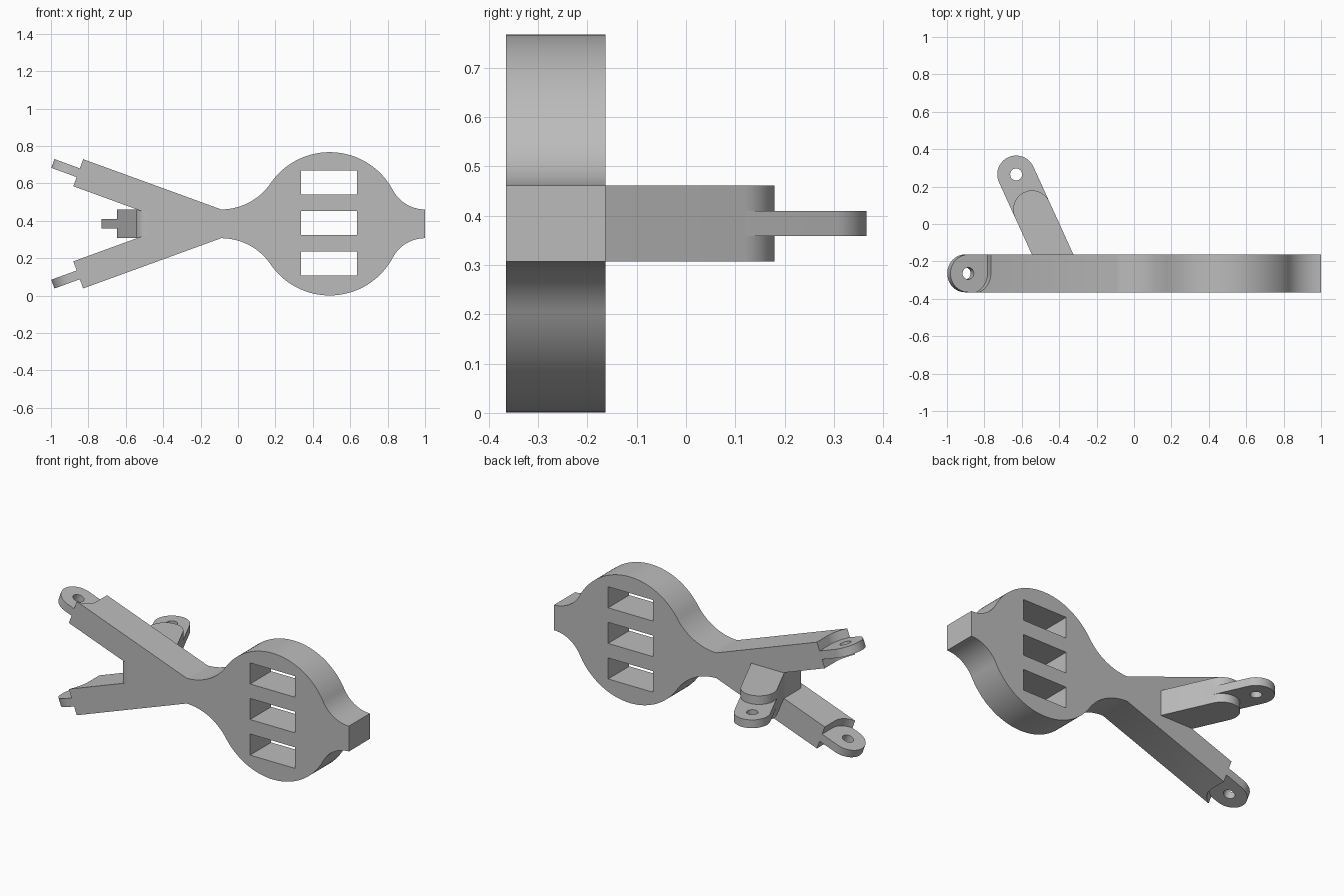
import bpy, bmesh
from math import sin, cos, radians, pi, atan2, degrees
from mathutils import Vector

cube = bpy.data.objects.get("Cube")
if cube:
    bpy.data.objects.remove(cube, do_unlink=True)

grey = bpy.data.materials.new("plain_grey")
grey.use_nodes = True
grey.diffuse_color = (0.5, 0.5, 0.5, 1)
grey.node_tree.nodes["Principled BSDF"].inputs["Base Color"].default_value = (0.5, 0.5, 0.5, 1)

MID_Z = 0.384      # height of the symmetry plane
MID_Y = -0.264     # middle of the plate thickness
HALF = 0.101       # half of the plate thickness, also the lug radius
NECK = 0.077       # half of the bar width
LUG = 0.025        # half of the lug thickness
X, Y, Z = Vector((1, 0, 0)), Vector((0, 1, 0)), Vector((0, 0, 1))


def arc(cx, cy, r, start, end, n=24):
    steps = [radians(start + (end - start) * i / n) for i in range(n + 1)]
    return [(cx + r * cos(a), cy + r * sin(a)) for a in steps]


def prism(name, points, origin, u, v, w, half):
    """Extrude a profile drawn on axes u, v by half to each side along w."""
    bm = bmesh.new()
    verts = [bm.verts.new(origin + u * a + v * b - w * half) for a, b in points]
    face = bm.faces.new(verts)
    out = bmesh.ops.extrude_face_region(bm, geom=[face])
    moved = [g for g in out["geom"] if isinstance(g, bmesh.types.BMVert)]
    bmesh.ops.translate(bm, verts=moved, vec=w * (2 * half))
    bmesh.ops.recalc_face_normals(bm, faces=bm.faces)
    mesh = bpy.data.meshes.new(name)
    bm.to_mesh(mesh)
    bm.free()
    mesh.materials.append(grey)
    obj = bpy.data.objects.new(name, mesh)
    bpy.context.collection.objects.link(obj)
    return obj


def cut(obj, cutter):
    cutter.hide_render = True
    mod = obj.modifiers.new("cut", "BOOLEAN")
    mod.operation, mod.solver, mod.object = "DIFFERENCE", "EXACT", cutter
    bpy.context.view_layer.update()
    done = obj.evaluated_get(bpy.context.evaluated_depsgraph_get())
    mesh = bpy.data.meshes.new_from_object(done)
    obj.modifiers.clear()
    obj.data = mesh
    bpy.data.objects.remove(cutter, do_unlink=True)


def lug(name, hinge, u, v, w, length):
    """Round-ended tongue with a pin hole at the hinge point."""
    outline = [(-length, -HALF)] + arc(0, 0, HALF, -90, 90) + [(-length, HALF)]
    obj = prism(name, outline, hinge, u, v, w, LUG)
    hole = arc(0, 0, 0.032, 0, 360, 32)[:-1]
    cut(obj, prism("pin_hole", hole, hinge, u, v, w, 0.2))
    return obj


# Plate outline, upper half: end neck, disc, waist, then the slanted arm
disc_x, disc_r = 0.49, 0.383


def fillet(x):
    d = abs(x - disc_x)
    r = (d * d + NECK ** 2 - disc_r ** 2) / (2 * (disc_r - NECK))
    return r, degrees(atan2(NECK + r, x - disc_x))


tilt = radians(20)
arm_u = Vector((-cos(tilt), 0, sin(tilt)))
arm_n = Vector((sin(tilt), 0, cos(tilt)))
hinge = Vector((-0.895, MID_Y, 0.672))
r1, a1 = fillet(1.0)
r2, a2 = fillet(-0.09)
upper = arc(1.0, NECK + r1, r1, 270, 180 + a1)
upper += arc(disc_x, 0, disc_r, a1, a2, 48)
upper += arc(-0.09, NECK + r2, r2, 180 + a2, 270)
for side in (1, -1):
    p = hinge - arm_u * 0.03 + arm_n * NECK * side
    upper.append((p.x, p.z - MID_Z))
ix, iz = upper[-1]
crotch = -0.485
upper.append((crotch, iz - (crotch - ix) * sin(tilt) / cos(tilt)))
lower = [(x, -z) for x, z in reversed(upper)]
plate = prism("plate", upper + lower, Vector((0, MID_Y, MID_Z)), X, Z, Y, HALF)

# Three slots through the disc
for i in (-1, 0, 1):
    slot = [(-0.15, -0.064), (0.15, -0.064), (0.15, 0.064), (-0.15, 0.064)]
    cut(plate, prism("slot", slot, Vector((0.487, MID_Y, MID_Z + 0.004 + 0.216 * i)), X, Z, Y, 0.3))

# Hollowed shoulders and lugs on both slanted arms
parts = [plate]
shoulder = arc(0, 0, 0.11, 180, 270) + [(0.2, -0.11), (0.2, 0.14), (-0.11, 0.14)]
for name, s in (("upper_lug", 1), ("lower_lug", -1)):
    h = Vector((hinge.x, MID_Y, MID_Z + s * (hinge.z - MID_Z)))
    u = Vector((arm_u.x, 0, arm_u.z * s))
    n = Vector((arm_n.x, 0, arm_n.z * s))
    cut(plate, prism("shoulder_cutter", shoulder, h, u, Y, n, 0.1))
    parts.append(lug(name, h, u, Y, n, 0.14))

# Rear arm: rounded root between the slanted arms, leaning bar and its lug
root = arc(-0.485, -HALF + 0.06, 0.06, 270, 180, 12)
root += [(-0.545, HALF), (crotch, HALF)]
parts.append(prism("rear_arm_root", root, Vector((0, MID_Y, MID_Z)), X, Y, Z, NECK))

rear_hinge = Vector((-0.63, 0.265, MID_Z))
lean = radians(24.5)
rear_u = Vector((-sin(lean), cos(lean), 0))
rear_v = Vector((cos(lean), sin(lean), 0))
bar = arc(-0.205, 0, HALF, 90, -90) + [(-0.53, -HALF), (-0.53, HALF)]
parts.append(prism("rear_arm", bar, rear_hinge, rear_u, rear_v, Z, NECK))
parts.append(lug("rear_lug", rear_hinge, rear_u, rear_v, Z, 0.25))

# Smooth curved sides, keep edges sharp
for obj in bpy.context.selected_objects:
    obj.select_set(False)
for obj in parts:
    obj.select_set(True)
bpy.context.view_layer.objects.active = plate
bpy.ops.object.shade_smooth_by_angle(angle=pi / 6)
